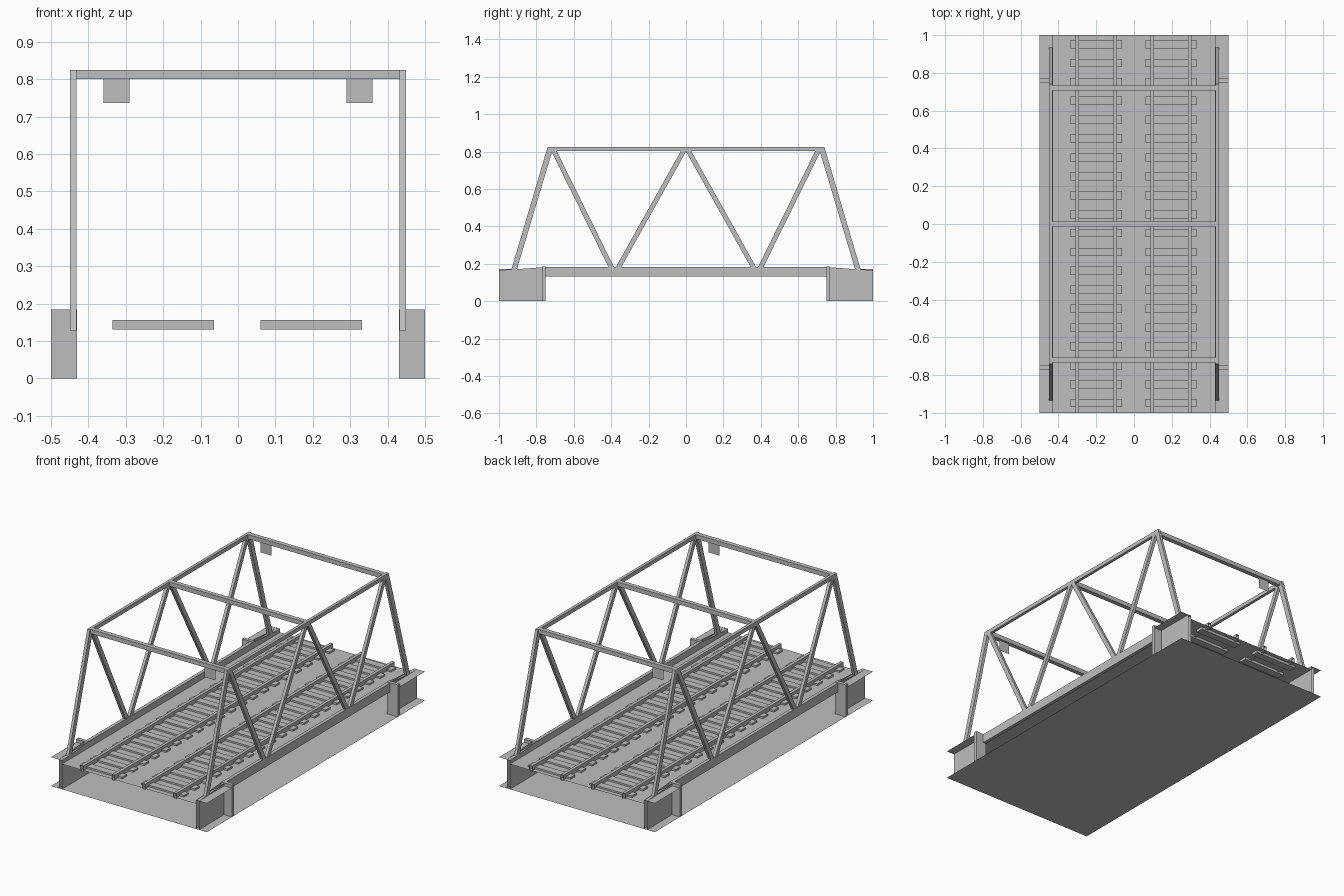
import bpy, bmesh
from mathutils import Vector

cube = bpy.data.objects.get("Cube")
if cube:
    bpy.data.objects.remove(cube)

steel = bpy.data.materials.new("mid grey steel")
steel.use_nodes = True
GREY = (0.52, 0.52, 0.52, 1)
steel.diffuse_color = GREY
steel.node_tree.nodes["Principled BSDF"].inputs["Base Color"].default_value = GREY


def finish(name, bm):
    mesh = bpy.data.meshes.new(name)
    bm.to_mesh(mesh)
    bm.free()
    mesh.materials.append(steel)
    obj = bpy.data.objects.new(name, mesh)
    bpy.context.collection.objects.link(obj)
    return obj


def prism(bm, profile, x0, x1, capped=True):
    """Extrude a (y, z) profile along x."""
    a = [bm.verts.new((x0, y, z)) for y, z in profile]
    b = [bm.verts.new((x1, y, z)) for y, z in profile]
    faces = [bm.faces.new((a[i], a[i - 1], b[i - 1], b[i])) for i in range(len(a))]
    if capped:
        faces += [bm.faces.new(a), bm.faces.new(b)]
    bmesh.ops.recalc_face_normals(bm, faces=faces)
    return faces


def box(bm, x0, x1, y0, y1, z0, z1, open_ends=False):
    """Box; open_ends leaves out the two faces across y."""
    faces = prism(bm, [(y0, z0), (y1, z0), (y1, z1), (y0, z1)], x0, x1)
    if open_ends:
        ends = [f for f in faces if abs(f.normal.y) > 0.9]
        bmesh.ops.delete(bm, geom=ends, context="FACES_ONLY")


def sheet(bm, corners):
    bm.faces.new([bm.verts.new(c) for c in corners])


def flat(name, x, y, z):
    bm = bmesh.new()
    sheet(bm, [(-x, -y, z), (x, -y, z), (x, y, z), (-x, y, z)])
    return finish(name, bm)


# Base sheet and track deck
flat("base_plate", 0.5, 1, 0)
flat("track_deck", 0.43, 1, 0.146)

# Two tracks: sleepers and open-ended rails
for side, centre in (("right", -0.2), ("left", 0.196)):
    bm = bmesh.new()
    for i in range(20):
        y = -0.948 + 0.1 * i
        box(bm, centre - 0.136, centre + 0.136, y - 0.022, y + 0.022, 0.131, 0.156)
    finish(side + "_sleepers", bm)
    bm = bmesh.new()
    for rail in (-0.1, 0.1):
        x = centre + rail
        box(bm, x - 0.009, x + 0.009, -1, 1, 0.14, 0.172, open_ends=True)
    finish(side + "_rails", bm)

# Side trusses
IN, OUT = 0.432, 0.449
TOP, CHORD, LOW = 0.825, 0.802, 0.183
HALF = 0.0145  # half the member width along y
for side, s in (("right", -1), ("left", 1)):
    bm = bmesh.new()
    box(bm, s * 0.43, s * 0.45, -0.75, 0.75, 0.131, LOW)
    finish(side + "_lower_chord", bm)

    bm = bmesh.new()
    prism(bm, [(-0.733, CHORD), (0.733, CHORD), (0.74, TOP), (-0.74, TOP)], s * IN, s * OUT)
    finish(side + "_upper_chord", bm)

    bm = bmesh.new()
    for e in (-1, 1):
        # End post, then the two web diagonals of this half
        prism(bm, [(e * 0.946, 0.128), (e * 0.917, 0.128),
                   (e * 0.71, TOP - 0.005), (e * 0.74, TOP - 0.001)], s * IN, s * OUT)
        for y_top, y_low in ((0.71, 0.395), (0.008, 0.366)):
            prism(bm, [(e * y_low - HALF, LOW - 0.01), (e * y_low + HALF, LOW - 0.01),
                       (e * y_top + HALF, CHORD + 0.01), (e * y_top - HALF, CHORD + 0.01)],
                  s * IN, s * OUT)
    finish(side + "_truss_members", bm)

    # Bearing channels at each end: hollow web, outer flange and stiffener post
    for end, e in (("front", -1), ("back", 1)):
        bm = bmesh.new()
        for x in (0.43, 0.45):
            sheet(bm, [(s * x, e, 0), (s * x, e * 0.75, 0), (s * x, e * 0.75, LOW),
                       (s * x, e * 0.92, 0.17), (s * x, e, 0.167)])
        sheet(bm, [(s * 0.43, e, 0.167), (s * 0.5, e, 0.167),
                   (s * 0.5, e * 0.77, 0.167), (s * 0.43, e * 0.77, 0.167)])
        box(bm, s * 0.43, s * 0.5, e * 0.75, e * 0.77, 0, 0.185)
        finish(f"{end}_{side}_bearing", bm)

# Overhead cross beams
bm = bmesh.new()
for y in (-0.72, 0, 0.72):
    box(bm, -IN, IN, y - 0.013, y + 0.013, 0.8, TOP)
finish("overhead_cross_beams", bm)

# Thin sign plates hung under the two end beams
for end, e in (("front", 1), ("back", -1)):
    bm = bmesh.new()
    y = -0.72 * e
    sheet(bm, [(e * 0.29, y, 0.736), (e * 0.36, y, 0.736), (e * 0.36, y, 0.8), (e * 0.29, y, 0.8)])
    finish(end + "_hanging_plate", bm)
